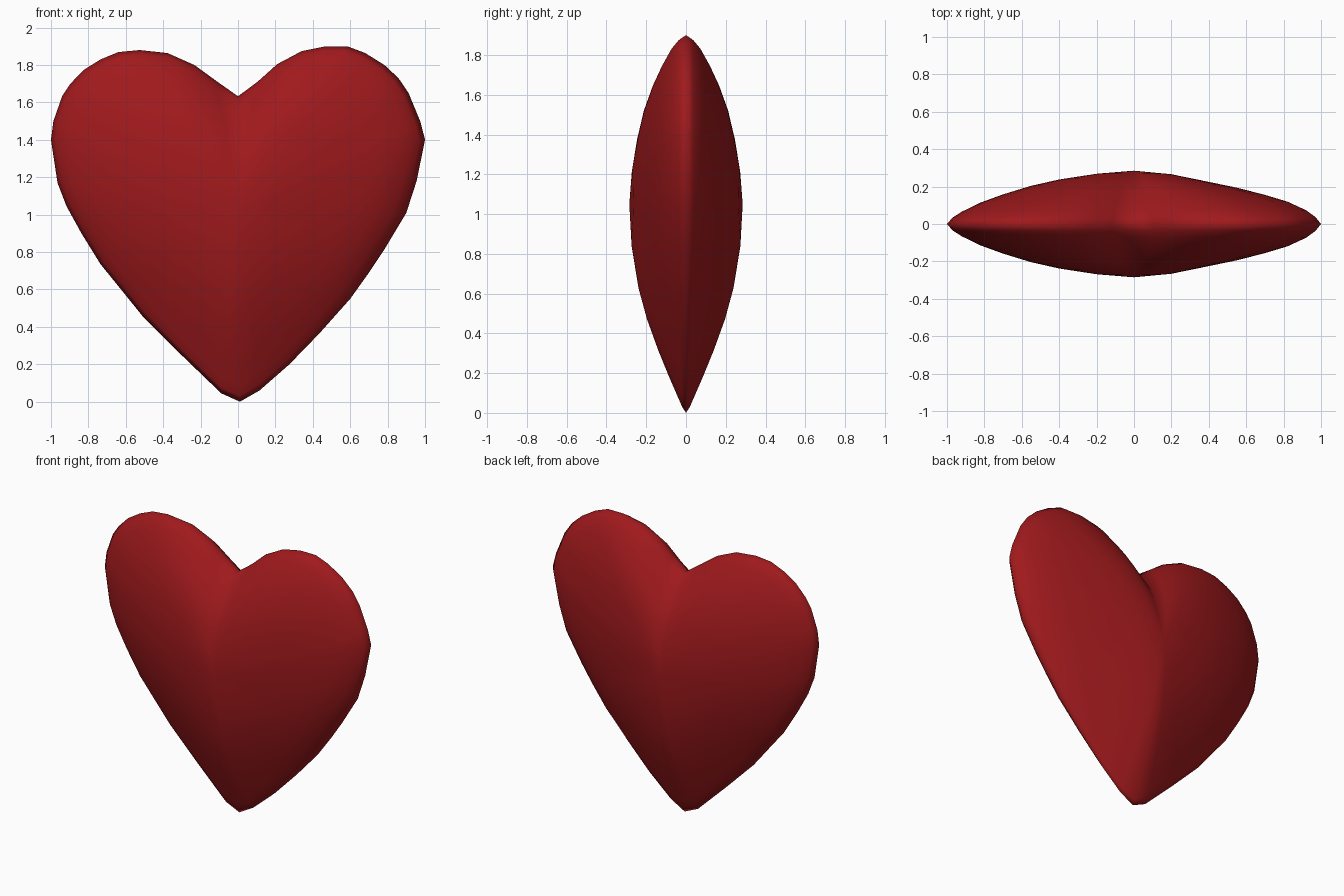
import bpy, bmesh, math

# Front outline (x, z), counter-clockwise from the bottom tip
OUTLINE = [(0.01, 0.0), (0.115, 0.06), (0.275, 0.2), (0.436, 0.366), (0.6, 0.55), (0.7, 0.69),
           (0.783, 0.815), (0.9, 1.01), (0.955, 1.18), (1.0, 1.4), (0.976, 1.495), (0.912, 1.65),
           (0.858, 1.73), (0.783, 1.8), (0.68, 1.864), (0.585, 1.9), (0.468, 1.9), (0.34, 1.874),
           (0.21, 1.805), (0.104, 1.71), (0.0, 1.633), (-0.115, 1.714), (-0.233, 1.8),
           (-0.377, 1.864), (-0.527, 1.88), (-0.64, 1.869), (-0.735, 1.83), (-0.826, 1.773),
           (-0.896, 1.7), (-0.94, 1.634), (-0.987, 1.5), (-1.0, 1.4), (-0.965, 1.17),
           (-0.917, 1.045), (-0.837, 0.9), (-0.735, 0.735), (-0.644, 0.623), (-0.51, 0.457),
           (-0.307, 0.254), (-0.09, 0.045)]
CENTRE_Z, DEPTH = 1.05, 0.285

# Puff profiles from centre to rim, one per direction
RINGS = [0.2, 0.4, 0.55, 0.7, 0.82, 0.92, 0.97]
RIGHT = [0.93, 0.78, 0.67, 0.54, 0.42, 0.26, 0.13]
LEFT = [0.94, 0.83, 0.71, 0.55, 0.40, 0.23, 0.12]
UP = [0.96, 0.87, 0.77, 0.60, 0.42, 0.25, 0.13]
DOWN = [0.96, 0.84, 0.69, 0.49, 0.31, 0.15, 0.07]


def puff(i, x, z):
    """Half thickness of ring i in the direction of an outline point."""
    dz = z - CENTRE_Z
    w = dz * dz / (x * x + dz * dz)
    side = RIGHT if x > 0 else LEFT
    upright = UP if dz > 0 else DOWN
    return DEPTH * ((1 - w) * side[i] + w * upright[i])


bm = bmesh.new()
rim = [bm.verts.new((x, 0, z)) for x, z in OUTLINE]
n = len(rim)

# Front and back domes share the rim
for sign in (-1, 1):
    centre = bm.verts.new((0, sign * DEPTH, CENTRE_Z))
    rings = [[bm.verts.new((x * t, sign * puff(i, x, z), CENTRE_Z + (z - CENTRE_Z) * t))
              for x, z in OUTLINE] for i, t in enumerate(RINGS)] + [rim]
    for k in range(n):
        j = (k + 1) % n
        bm.faces.new((centre, rings[0][k], rings[0][j]))
        for a, b in zip(rings, rings[1:]):
            bm.faces.new((a[k], b[k], b[j], a[j]))
bmesh.ops.recalc_face_normals(bm, faces=bm.faces)
for f in bm.faces:
    f.smooth = True

mesh = bpy.data.meshes.new("heart")
bm.to_mesh(mesh)
bm.free()
heart = bpy.data.objects.new("heart", mesh)
bpy.context.collection.objects.link(heart)

# Deep red
red = bpy.data.materials.new("deep_red")
red.diffuse_color = (0.35, 0.01, 0.012, 1)
mesh.materials.append(red)
